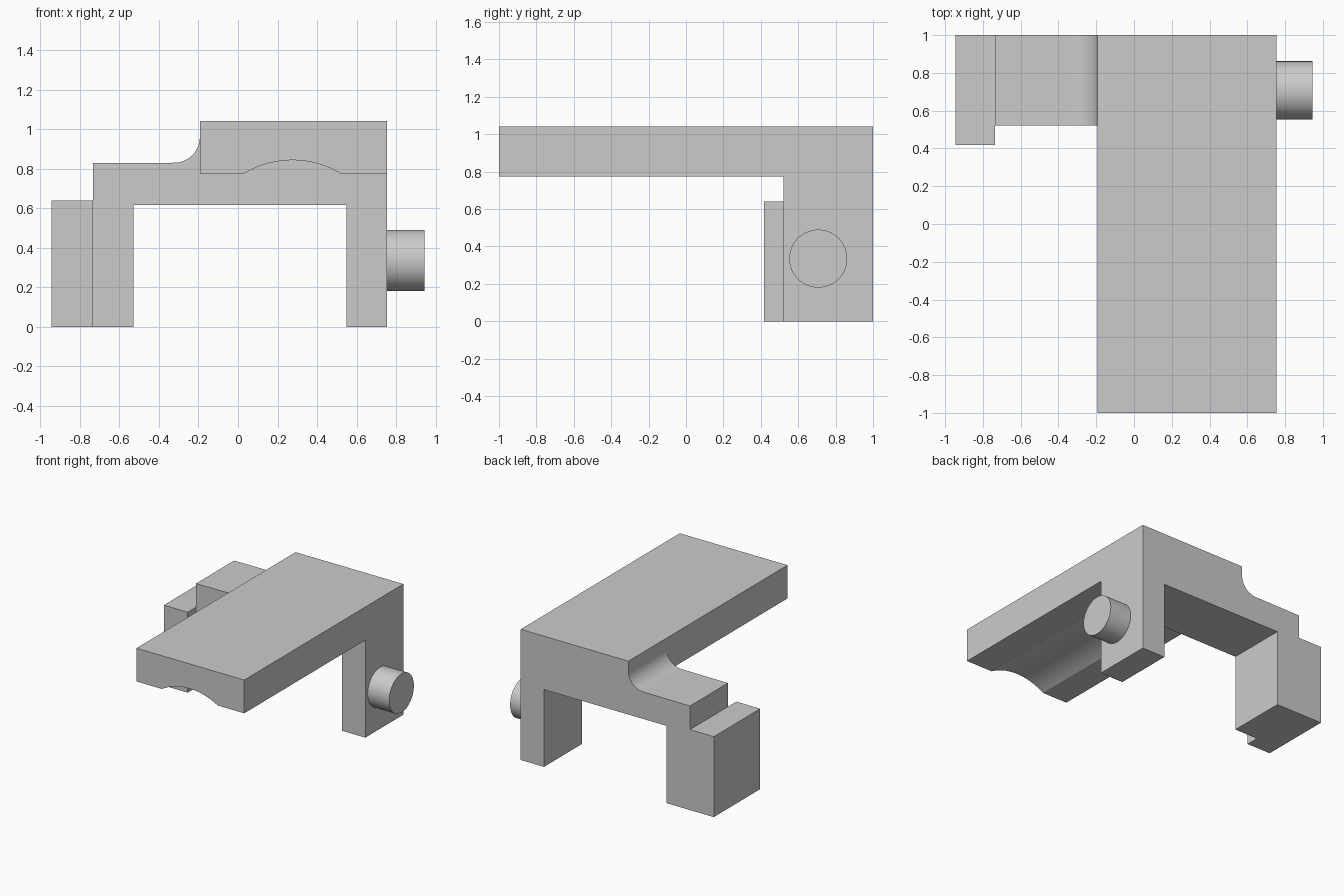
import bpy, bmesh, math
from mathutils import Matrix

if "Cube" in bpy.data.objects:
    bpy.data.objects.remove(bpy.data.objects["Cube"], do_unlink=True)

GREY = (0.6, 0.6, 0.6, 1)
grey = bpy.data.materials.new("light_grey")
grey.diffuse_color = GREY
grey.use_nodes = True
grey.node_tree.nodes["Principled BSDF"].inputs["Base Color"].default_value = GREY


def make_object(name, bm):
    bmesh.ops.recalc_face_normals(bm, faces=bm.faces)
    mesh = bpy.data.meshes.new(name)
    bm.to_mesh(mesh)
    bm.free()
    mesh.materials.append(grey)
    obj = bpy.data.objects.new(name, mesh)
    bpy.context.collection.objects.link(obj)
    return obj


def extrude_profile(name, points, y0, y1):
    """Solid from an xz outline, running from y0 to y1."""
    bm = bmesh.new()
    face = bm.faces.new([bm.verts.new((x, y0, z)) for x, z in points])
    top = bmesh.ops.extrude_face_region(bm, geom=[face])["geom"]
    verts = [v for v in top if isinstance(v, bmesh.types.BMVert)]
    bmesh.ops.translate(bm, verts=verts, vec=(0, y1 - y0, 0))
    return make_object(name, bm)


def arc(cx, cz, r, start, end, steps):
    angles = [math.radians(start + (end - start) * i / steps) for i in range(steps + 1)]
    return [(cx + r * math.cos(a), cz + r * math.sin(a)) for a in angles]


def join_solid(base, part):
    """Fuse a touching solid into the base and clear the flat seams."""
    cut = base.modifiers.new("union", "BOOLEAN")
    cut.operation, cut.solver, cut.object = "UNION", "EXACT", part
    flat = base.modifiers.new("clean", "DECIMATE")
    flat.decimate_type, flat.angle_limit = "DISSOLVE", math.radians(0.3)
    bpy.context.view_layer.objects.active = base
    for mod in ("union", "clean"):
        bpy.ops.object.modifier_apply(modifier=mod)
    bpy.data.objects.remove(part, do_unlink=True)


LEFT, RIGHT, STEP = 0.755, -0.735, -0.193
TOP, BACK, BRIDGE_FRONT = 1.04, 1.0, 0.522

# Two-legged bridge with a filleted step
fillet = arc(STEP - 0.13, 0.96, 0.13, 270, 360, 14)
bridge = extrude_profile("bridge", [
    (RIGHT, 0), (-0.53, 0), (-0.53, 0.615), (0.55, 0.615), (0.55, 0), (LEFT, 0),
    (LEFT, TOP), (STEP, TOP)] + fillet[::-1] + [(RIGHT, 0.828)], BRIDGE_FRONT, BACK)

# Long slab with a shallow round groove underneath
half, rise = 0.245, 0.068
radius = (half ** 2 + rise ** 2) / (2 * rise)
spread = math.degrees(math.asin(half / radius))
groove = arc(0.275, 0.843 - radius, radius, 90 + spread, 90 - spread, 24)
slab = extrude_profile("slab", [(STEP, TOP), (STEP, 0.775)] + groove
                       + [(LEFT, 0.775), (LEFT, TOP)], -1, BRIDGE_FRONT)
join_solid(bridge, slab)
for poly in bridge.data.polygons:
    poly.use_smooth = max(abs(c) for c in poly.normal) < 0.9999
bridge.name = "bridge_and_slab"

# Foot block on the right leg
extrude_profile("foot_block", [(-0.945, 0), (RIGHT, 0), (RIGHT, 0.64), (-0.945, 0.64)],
                0.417, BACK)

# Round peg on the left leg
bm = bmesh.new()
bmesh.ops.create_cone(bm, cap_ends=True, segments=64, radius1=0.155, radius2=0.155,
                      depth=0.19, matrix=Matrix.Translation((0.85, 0.707, 0.335))
                      @ Matrix.Rotation(math.pi / 2, 4, "Y"))
peg = make_object("peg", bm)
bpy.ops.object.select_all(action="DESELECT")
peg.select_set(True)
bpy.context.view_layer.objects.active = peg
bpy.ops.object.shade_smooth_by_angle(angle=math.radians(30))
